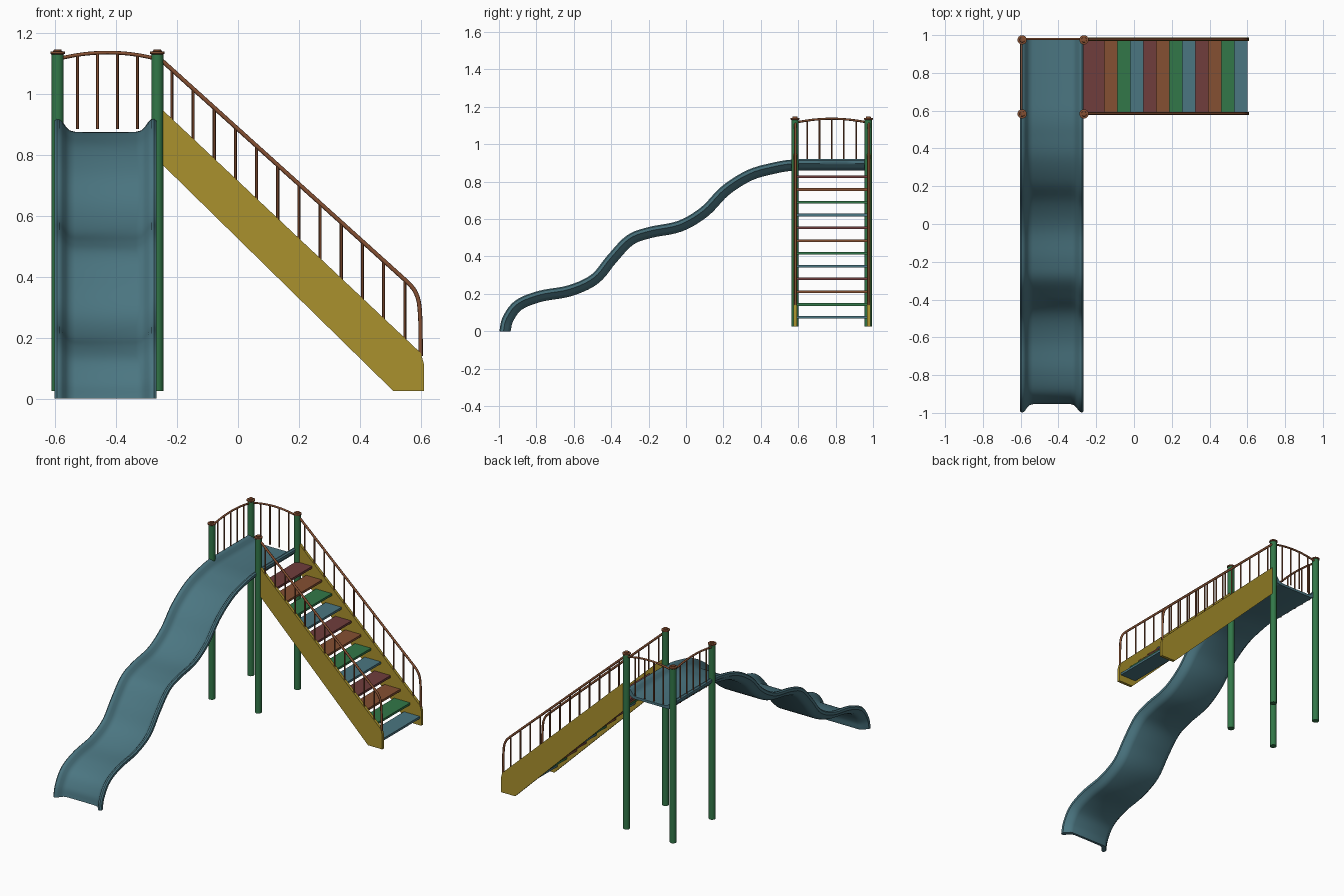
import bpy, bmesh, math
from mathutils import Vector

if "Cube" in bpy.data.objects:
    bpy.data.objects.remove(bpy.data.objects["Cube"])


def material(name, rgb):
    m = bpy.data.materials.new(name)
    m.diffuse_color = (*rgb, 1)
    m.use_nodes = True
    m.node_tree.nodes["Principled BSDF"].inputs["Base Color"].default_value = m.diffuse_color
    return m


TEAL = material("teal", (0.070, 0.180, 0.220))
GREEN = material("green", (0.032, 0.185, 0.065))
YELLOW = material("yellow", (0.400, 0.285, 0.026))
BROWN = material("brown", (0.235, 0.080, 0.032))
MAROON = material("maroon", (0.160, 0.047, 0.045))


def mesh_object(name, verts, faces, mat, smooth=None):
    me = bpy.data.meshes.new(name)
    bm = bmesh.new()
    vs = [bm.verts.new(v) for v in verts]
    for f in faces:
        bm.faces.new([vs[i] for i in f])
    bmesh.ops.recalc_face_normals(bm, faces=bm.faces)
    bm.to_mesh(me)
    bm.free()
    ob = bpy.data.objects.new(name, me)
    bpy.context.collection.objects.link(ob)
    me.materials.append(mat)
    if smooth:
        bpy.context.view_layer.objects.active = ob
        bpy.ops.object.select_all(action='DESELECT')
        ob.select_set(True)
        bpy.ops.object.shade_smooth_by_angle(angle=math.radians(smooth))
    return ob


def loft(name, rings, mat, smooth=40):
    """Skin a list of equal closed rings and cap both ends."""
    n = len(rings[0])
    faces = [(r * n + i, r * n + (i + 1) % n, (r + 1) * n + (i + 1) % n, (r + 1) * n + i)
             for r in range(len(rings) - 1) for i in range(n)]
    faces += [tuple(range(n)), tuple(range((len(rings) - 1) * n, len(rings) * n))]
    return mesh_object(name, [v for ring in rings for v in ring], faces, mat, smooth)


def lathe(name, x, y, profile, mat, sides):
    return loft(name, [[(x + r * math.cos(math.tau * (i + .5) / sides),
                         y + r * math.sin(math.tau * (i + .5) / sides), z)
                        for i in range(sides)] for r, z in profile], mat)


def tube(name, pts, radius, mat, sides=8):
    pts = [Vector(p) for p in pts]
    rings = []
    for i, p in enumerate(pts):
        t = (pts[min(i + 1, len(pts) - 1)] - pts[max(i - 1, 0)]).normalized()
        side = Vector((0, 1, 0)) if abs(t.y) < 0.7 else Vector((1, 0, 0))
        a = t.cross(side).normalized()
        b = t.cross(a)
        rings.append([p + radius * (math.cos(math.tau * k / sides) * a + math.sin(math.tau * k / sides) * b)
                      for k in range(sides)])
    return loft(name, rings, mat, 50)


def catmull(pts, steps):
    pts = [Vector(p) for p in pts]
    ext = [2 * pts[0] - pts[1]] + pts + [2 * pts[-1] - pts[-2]]
    out = []
    for a, b, c, d in zip(ext, ext[1:], ext[2:], ext[3:]):
        for k in range(steps):
            t = k / steps
            out.append(0.5 * (2 * b + (c - a) * t + (2 * a - 5 * b + 4 * c - d) * t ** 2
                              + (3 * b - a - 3 * c + d) * t ** 3))
    return out + [pts[-1]]


# Wavy slide and platform: trough section swept along a side path
XC, Y0, Y1 = -0.435, 0.583, 0.975
path = catmull([(-.968, 0), (-.952, .065), (-.895, .14), (-.78, .187), (-.62, .217), (-.487, .28),
                (-.396, .387), (-.30, .487), (-.193, .528), (-.032, .562), (.10, .64), (.21, .752),
                (.342, .835), (.47, .872), (.57, .888), (.70, .890), (.975, .890)], 5)
half = [(0, -.015), (.10, -.014), (.118, -.009), (.130, .003), (.140, .018), (.150, .028), (.160, .030),
        (.168, .024), (.168, .008), (.160, .000), (.150, -.012), (.138, -.024), (.120, -.030), (0, -.030)]
section = half + [(-u, w) for u, w in reversed(half[1:-1])]
rings = []
for i, p in enumerate(path):
    t = (path[min(i + 1, len(path) - 1)] - path[max(i - 1, 0)]).normalized()
    if i == 0:
        t = Vector((0, 1))      # level cut where the slide meets the ground
    nrm = Vector((-t.y, t.x)) if i else Vector((-1, 0))
    rings.append([(XC + u, p.x + nrm.x * w, max(0, p.y + nrm.y * w)) for u, w in section])
loft("slide_and_platform", rings, TEAL, 45)

# Four posts with caps
XL, XR = -0.592, -0.265
for sx, x in (("left", XL), ("right", XR)):
    for sy, y in (("front", Y0), ("back", Y1)):
        lathe(f"{sy}_{sx}_post", x, y, [(.020, .025), (.020, 1.134)], GREEN, 16)
        lathe(f"{sy}_{sx}_post_cap", x, y,
              [(.021, 1.130), (.025, 1.133), (.025, 1.139), (.014, 1.141), (.013, 1.147)], BROWN, 12)


# Arched platform railings on the back and left
def arched_rail(name, a, b, bars):
    a, b = Vector((*a, 0)), Vector((*b, 0))

    def at(t):
        p = a.lerp(b, t)
        p.z = 1.115 + .085 * t * (1 - t)
        return p
    tube(name + "_handrail", [at(k / 12) for k in range(13)], .006, BROWN)
    for k in range(1, bars + 1):
        top = at(k / (bars + 1))
        tube(f"{name}_baluster_{k}", [(top.x, top.y, .885), top], .005, BROWN, 6)


arched_rail("back_railing", (XL, Y1 + .005), (XR, Y1 + .005), 4)
arched_rail("left_railing", (XL - .004, Y0), (XL - .004, Y1), 5)

# Stair stringers with sloping handrails
outline = [(-.255, .955), (-.255, .775), (.51, .025), (.61, .025), (.61, .115), (.60, .15)]
for side, y in (("front", Y0 + .002), ("back", Y1 + .003)):
    loft(f"{side}_stringer", [[(x, y + d, z) for x, z in outline] for d in (-.009, .009)], YELLOW, 20)
    bend = catmull([(.545, .393), (.578, .358), (.594, .315), (.599, .25)], 3)
    rail = [(-.262, y, 1.121)] + [(p.x, y, p.y) for p in bend] + [(.600, y, .14)]
    tube(f"{side}_stair_handrail", rail, .007, BROWN)
    for k in range(12):
        x = -.217 + .0695 * k
        tube(f"{side}_stair_baluster_{k + 1}",
             [(x, y, .93 - .941 * (x + .25)), (x, y, 1.11 - .902 * (x + .25))], .005, BROWN, 6)

# Coloured treads, bottom to top
for k in range(12):
    x, z = .60 - .0688 * k, .075 + .0683 * k
    loft(f"tread_{k + 1}", [[(x - .112, y, z - .007), (x, y, z - .007), (x, y, z + .007), (x - .112, y, z + .007)]
                            for y in (Y0 + .004, Y1)], (TEAL, GREEN, BROWN, MAROON)[k % 4], 20)
